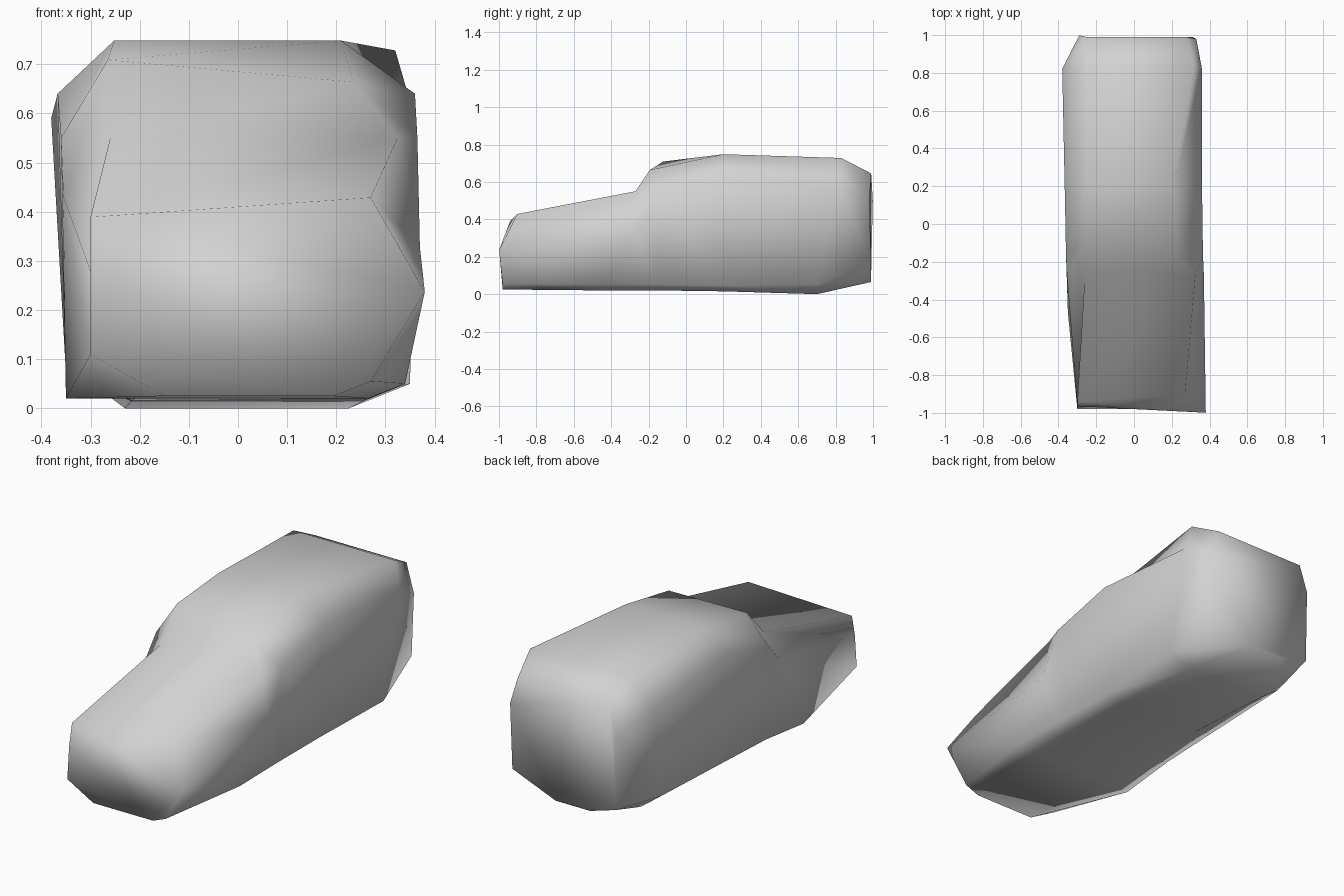
import bpy
import bmesh

cube = bpy.data.objects.get("Cube")
if cube:
    bpy.data.objects.remove(cube, do_unlink=True)

paint = bpy.data.materials.new("mid grey")
paint.use_nodes = True
grey = (0.65, 0.65, 0.65, 1)
paint.diffuse_color = grey
paint.node_tree.nodes["Principled BSDF"].inputs["Base Color"].default_value = grey


def section(y, left, right, bottom, sill, shoulder, top, inset_left, inset_right,
            chamfer=0.03, rise=0.03, under=0, lean=0, twist=0, slew=0,
            roll=0, slope=0):
    """Lopsided cross-section of the body, listed clockwise from the underside.

    under and lean shift the underside and roof along y, twist and slew turn
    the sides and roof, slope and roll tilt the shoulders and roof.
    """
    def low(x, z):
        return (x, y + under, z)

    def side(x):
        return (x, y + twist * x, shoulder + slope * x)

    def roof(x):
        return (x, y + lean + slew * x, top + roll * x)

    corner = right - chamfer
    return [
        low(left + 0.15, bottom),
        low(max(left, -0.35), sill),
        side(left),
        roof(left + inset_left),
        roof(right - inset_right),
        side(right),
        low(corner, bottom + rise),
        low(corner - 2.5 * rise, bottom),
    ]


# Cross-sections from nose to tail
sections = [
    section(-0.98, -0.3, 0.38, 0.025, 0.11, 0.26, 0.41, 0, 0.11, chamfer=0.11,
            lean=0.06, twist=-0.05, slew=0.07, roll=0.07, slope=-0.06),
    section(-0.27, -0.355, 0.37, 0.02, 0.02, 0.38, 0.55, 0.095, 0.045,
            under=-0.2, slope=-0.14),
    section(-0.16, -0.36, 0.365, 0.02, 0.055, 0.55, 0.685, 0.095, 0.13,
            slew=-0.14, roll=-0.09),
    section(0.2, -0.367, 0.36, 0.015, 0.07, 0.64, 0.748, 0.115, 0.15),
    section(0.82, -0.38, 0.36, 0, 0.09, 0.59, 0.728, 0.12, 0.04,
            chamfer=0.01, rise=0.05, under=-0.12, lean=0.01),
    section(0.99, -0.29, 0.33, 0.065, 0.11, 0.5, 0.645, 0.04, 0.05,
            chamfer=0.02, rise=0.1, twist=-0.03),
]

# Body skin
bm = bmesh.new()
rings = [[bm.verts.new(p) for p in ring] for ring in sections]
for front, back in zip(rings, rings[1:]):
    for i in range(len(front)):
        j = (i + 1) % len(front)
        bm.faces.new((front[i], front[j], back[j], back[i]))

# Nose and tail panels
bm.faces.new(rings[0])
bm.faces.new(rings[-1])
bmesh.ops.recalc_face_normals(bm, faces=bm.faces)
for face in bm.faces:
    face.smooth = True

mesh = bpy.data.meshes.new("car_body")
bm.to_mesh(mesh)
bm.free()
mesh.materials.append(paint)
body = bpy.data.objects.new("car_body", mesh)
bpy.context.collection.objects.link(body)
